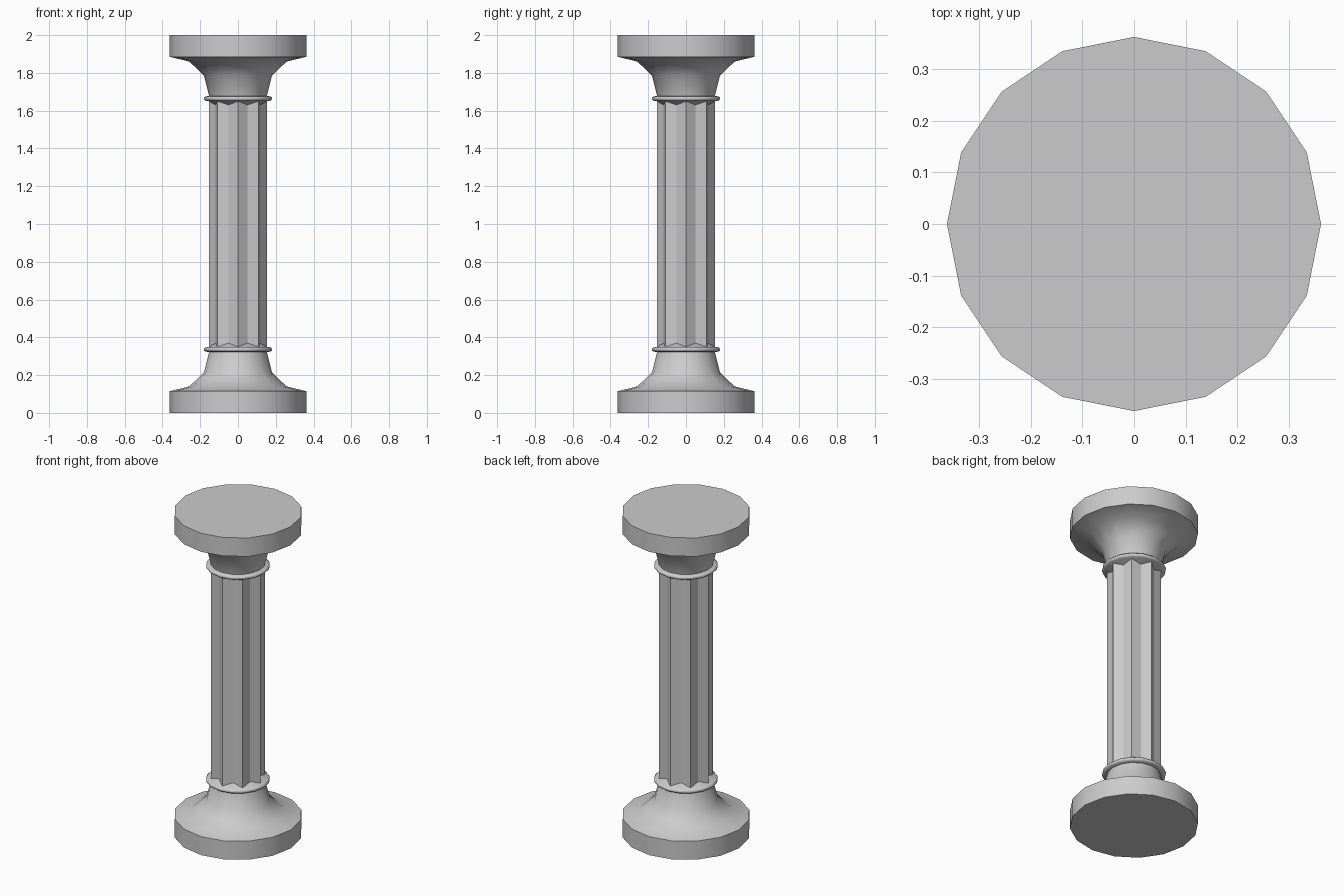
import bpy, bmesh
from math import pi, cos, sin, radians

if "Cube" in bpy.data.objects:
    bpy.data.objects.remove(bpy.data.objects["Cube"])

SIDES = 16


def make_object(name, rings, angle):
    """Bridge stacked rings of points into a capped solid."""
    bm = bmesh.new()
    loops = [[bm.verts.new(p) for p in ring] for ring in rings]
    for a, b in zip(loops, loops[1:]):
        for i in range(SIDES):
            j = (i + 1) % SIDES
            bm.faces.new((a[i], a[j], b[j], b[i]))
    bm.faces.new(loops[0][::-1])
    bm.faces.new(loops[-1])
    bmesh.ops.recalc_face_normals(bm, faces=bm.faces)
    mesh = bpy.data.meshes.new(name)
    bm.to_mesh(mesh)
    bm.free()
    obj = bpy.data.objects.new(name, mesh)
    bpy.context.collection.objects.link(obj)
    bpy.ops.object.select_all(action='DESELECT')
    obj.select_set(True)
    bpy.context.view_layer.objects.active = obj
    bpy.ops.object.shade_smooth_by_angle(angle=radians(angle))
    return obj


def ring(z, outer, inner=None):
    """Ring of points; an inner radius makes every second point a valley."""
    radii = (outer, outer if inner is None else inner)
    return [(radii[i % 2] * cos(2 * pi * i / SIDES),
             radii[i % 2] * sin(2 * pi * i / SIDES), z) for i in range(SIDES)]


def lathe(name, profile, flip, angle):
    if flip:
        profile = [(r, 2 - z) for r, z in reversed(profile)]
    return make_object(name, [ring(z, r) for r, z in profile], angle)


# Flared foot profile, and the collar with its sloped shoulder
foot = [(0.362, 0), (0.362, 0.115), (0.257, 0.14), (0.18, 0.215), (0.15, 0.335)]
collar = [(0.145, 0.323), (0.172, 0.324), (0.18, 0.331), (0.18, 0.341),
          (0.172, 0.348), (0.154, 0.35), (0.125, 0.372)]

# Base, and the same parts turned over as the capital
for prefix, flip in (("base", False), ("capital", True)):
    lathe(prefix + "_flare", foot, flip, 50)
    lathe(prefix + "_collar", collar, flip, 60)

# Fluted shaft with eight sharp ridges
make_object("fluted_shaft", [ring(0.33, 0.154, 0.128), ring(1.67, 0.154, 0.128)], 10)
